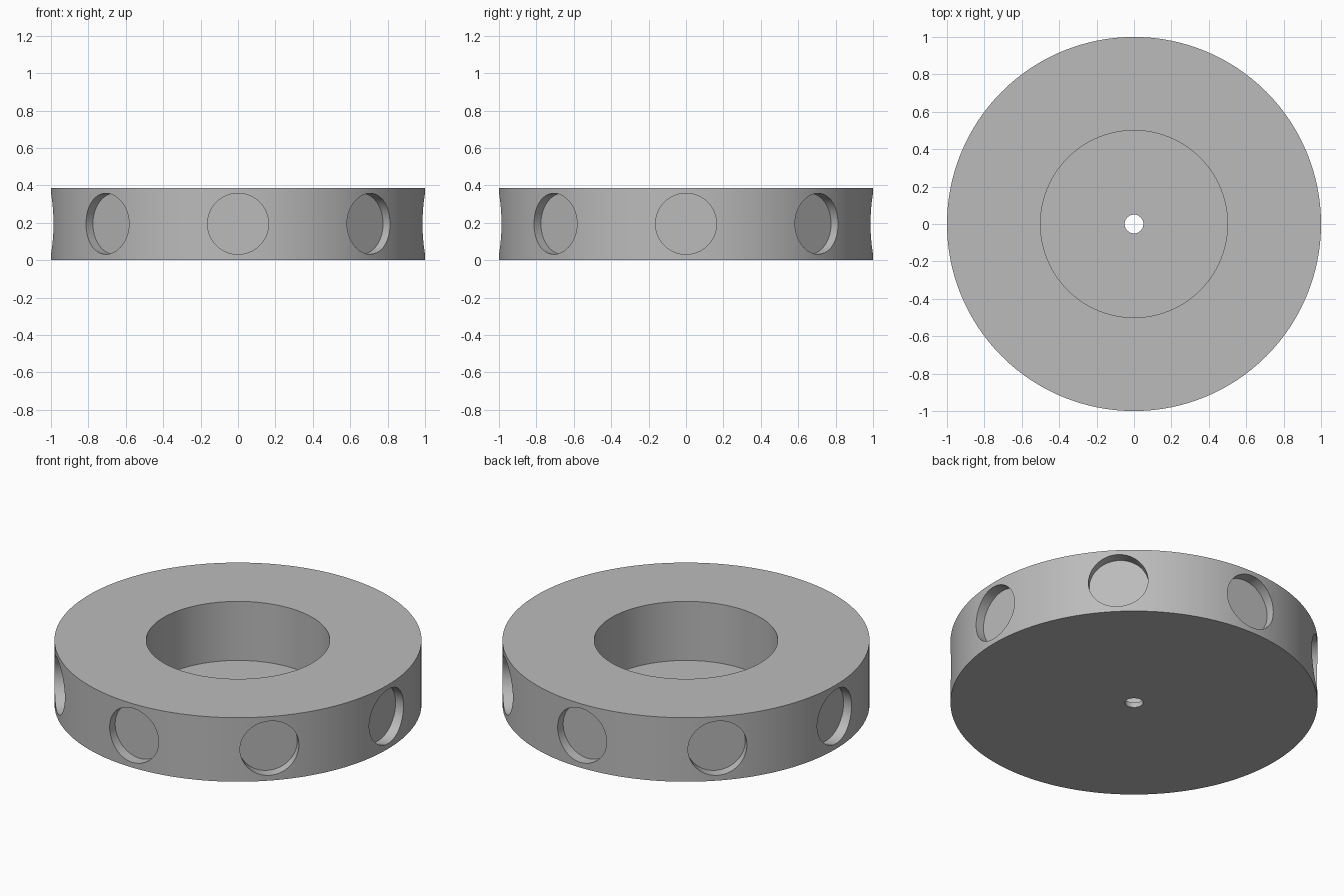
import bpy
import math

HEIGHT = 0.385
POCKETS = 8

if "Cube" in bpy.data.objects:
    bpy.data.objects.remove(bpy.data.objects["Cube"])

grey = bpy.data.materials.new("plain_grey")
grey.use_nodes = True
colour = (0.5, 0.5, 0.5, 1)
grey.diffuse_color = colour
grey.node_tree.nodes["Principled BSDF"].inputs["Base Color"].default_value = colour


def cylinder(name, radius, depth, location, rotation=(0, 0, 0), sides=96):
    bpy.ops.mesh.primitive_cylinder_add(
        vertices=sides, radius=radius, depth=depth, location=location, rotation=rotation)
    obj = bpy.context.object
    obj.name = name
    obj.data.materials.append(grey)
    return obj


# Solid round body
body = cylinder("ring_body", 1, HEIGHT, (0, 0, HEIGHT / 2), sides=128)

# Cutters: wide recess from the top, pin hole through the thin floor
floor = 0.03
cutters = [
    cylinder("recess_cutter", 0.5, 1, (0, 0, floor + 0.5)),
    cylinder("pin_hole_cutter", 0.05, 1, (0, 0, 0), sides=48),
]

# Flat-bottomed round pockets around the rim
pocket_floor, pocket_length = 0.934, 0.3
for i in range(POCKETS):
    angle = math.tau * i / POCKETS
    reach = pocket_floor + pocket_length / 2
    cutters.append(cylinder(
        "pocket_cutter", 0.163, pocket_length,
        (reach * math.cos(angle), reach * math.sin(angle), HEIGHT / 2 + 0.002),
        (0, math.pi / 2, angle), sides=64))

for cutter in cutters:
    cut = body.modifiers.new(cutter.name, "BOOLEAN")
    cut.operation = "DIFFERENCE"
    cut.solver = "EXACT"
    cut.object = cutter

# Apply the cuts, then drop the cutters
bpy.ops.object.select_all(action="DESELECT")
body.select_set(True)
bpy.context.view_layer.objects.active = body
for name in [m.name for m in body.modifiers]:
    bpy.ops.object.modifier_apply(modifier=name)
for cutter in cutters:
    bpy.data.objects.remove(cutter)

bpy.ops.object.shade_smooth_by_angle(angle=math.radians(30))
